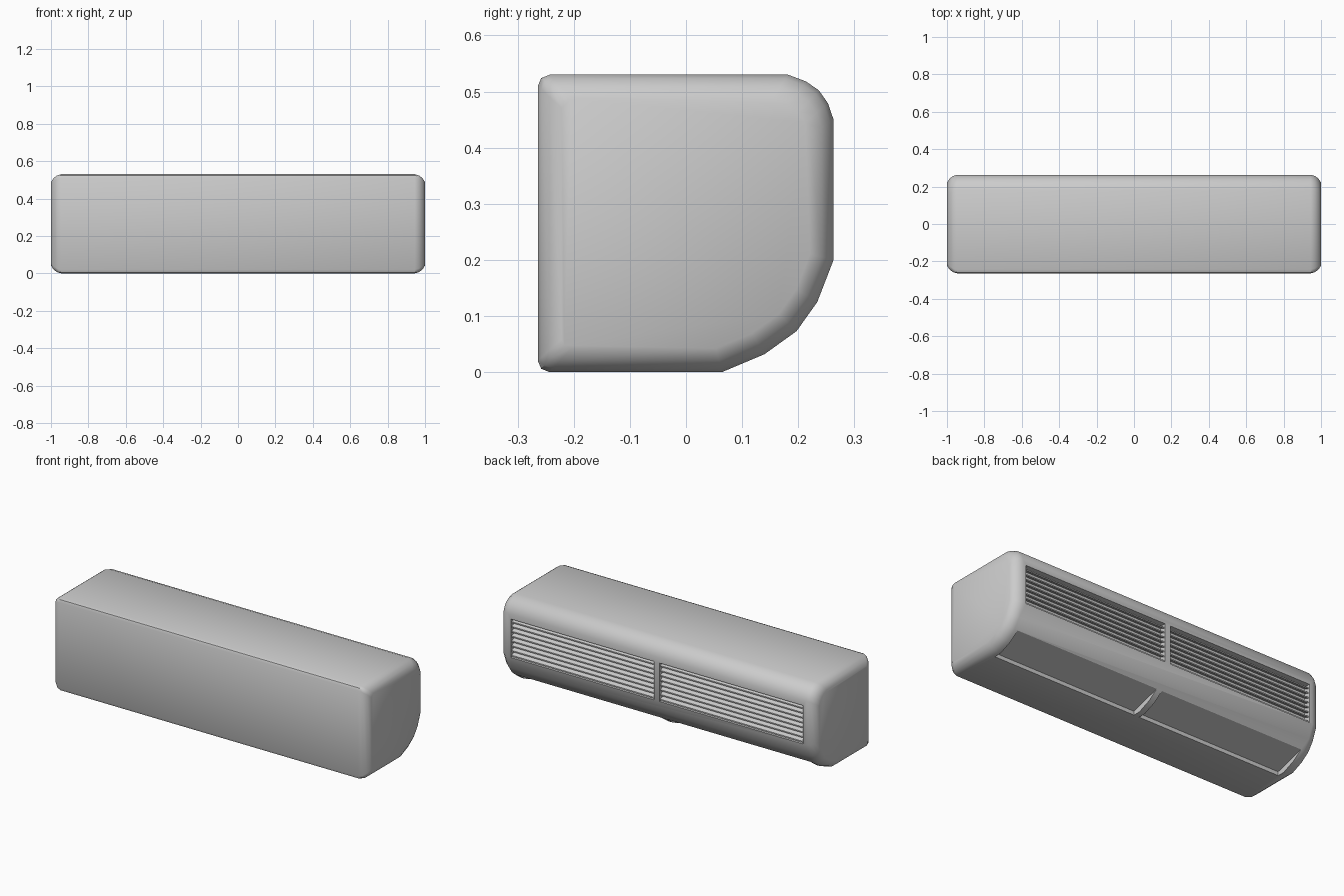
import bpy, bmesh, math
from mathutils import Vector

cube = bpy.data.objects.get("Cube")
if cube:
    bpy.data.objects.remove(cube, do_unlink=True)

grey = bpy.data.materials.new("light_grey")
grey.use_nodes = True
colour = (0.6, 0.6, 0.6, 1)
grey.diffuse_color = colour
grey.node_tree.nodes["Principled BSDF"].inputs["Base Color"].default_value = colour


def loft(name, sections):
    """Skin matching closed loops of points and cap both ends."""
    bm = bmesh.new()
    loops = [[bm.verts.new(p) for p in s] for s in sections]
    n = len(loops[0])
    for a, b in zip(loops, loops[1:]):
        for i in range(n):
            j = (i + 1) % n
            bm.faces.new((a[i], a[j], b[j], b[i]))
    bm.faces.new(loops[0])
    bm.faces.new(loops[-1])
    bmesh.ops.recalc_face_normals(bm, faces=bm.faces)
    mesh = bpy.data.meshes.new(name)
    bm.to_mesh(mesh)
    bm.free()
    obj = bpy.data.objects.new(name, mesh)
    bpy.context.collection.objects.link(obj)
    mesh.materials.append(grey)
    return obj


def prism(name, profile, x0, x1):
    return loft(name, [[(x, y, z) for y, z in profile] for x in (x0, x1)])


def smooth(obj, angle):
    bpy.ops.object.select_all(action="DESELECT")
    obj.select_set(True)
    bpy.context.view_layer.objects.active = obj
    bpy.ops.object.shade_smooth_by_angle(angle=math.radians(angle))


# Casing: side profile (y, z), rounded towards both ends
MID = 0.265
profile = [(-0.264, 0.02), (-0.258, 0.006), (-0.243, 0), (0.064, 0),
           (0.14, 0.032), (0.197, 0.073), (0.234, 0.125), (0.263, 0.2),
           (0.263, 0.45), (0.253, 0.479), (0.237, 0.502), (0.214, 0.518),
           (0.182, 0.53), (-0.243, 0.53), (-0.258, 0.524), (-0.264, 0.51)]
ends = [(1, 0.84), (0.987, 0.92), (0.968, 0.975), (0.945, 1)]
stations = [(-x, s) for x, s in ends] + [(x, s) for x, s in reversed(ends)]
casing = loft("casing", [[(x, y * s, MID + (z - MID) * s) for y, z in profile]
                         for x, s in stations])

# Cutters for the two intake windows and the two outlet recesses
INNER, OUTER = 0.017, 0.925
LOW, HIGH, DEPTH = 0.2, 0.42, 0.225
window = [(DEPTH, LOW), (0.3, LOW), (0.3, HIGH), (DEPTH, HIGH)]
outlet = [(0.197, 0.073), (0.02, 0.022), (0.02, -0.05), (0.197, -0.05)]
for side, name in ((1, "left"), (-1, "right")):
    for part, shape in (("window", window), ("outlet", outlet)):
        cutter = prism(f"{name}_{part}_cutter", shape, side * INNER, side * OUTER)
        mod = casing.modifiers.new(part, "BOOLEAN")
        mod.operation = "DIFFERENCE"
        mod.solver = "EXACT"
        mod.object = cutter
        bpy.context.view_layer.objects.active = casing
        bpy.ops.object.modifier_apply(modifier=mod.name)
        bpy.data.objects.remove(cutter, do_unlink=True)
smooth(casing, 35)

# Sloping louvre slats in each window
SLATS = 8
step = (HIGH - LOW) / SLATS
for side, name in ((1, "left"), (-1, "right")):
    for i in range(SLATS):
        z = LOW + step * (i + 0.5)
        slat = [(DEPTH - 0.002, z + 0.004), (DEPTH - 0.002, z + 0.011),
                (0.256, z - 0.003), (0.256, z - 0.01)]
        prism(f"{name}_slat_{i + 1}", slat, side * INNER, side * OUTER)

# Rounded centre post between the windows
post = [(0.25, LOW), (0.263, LOW), (0.263, HIGH), (0.25, HIGH)]
prism("centre_post", post, -INNER, INNER)
